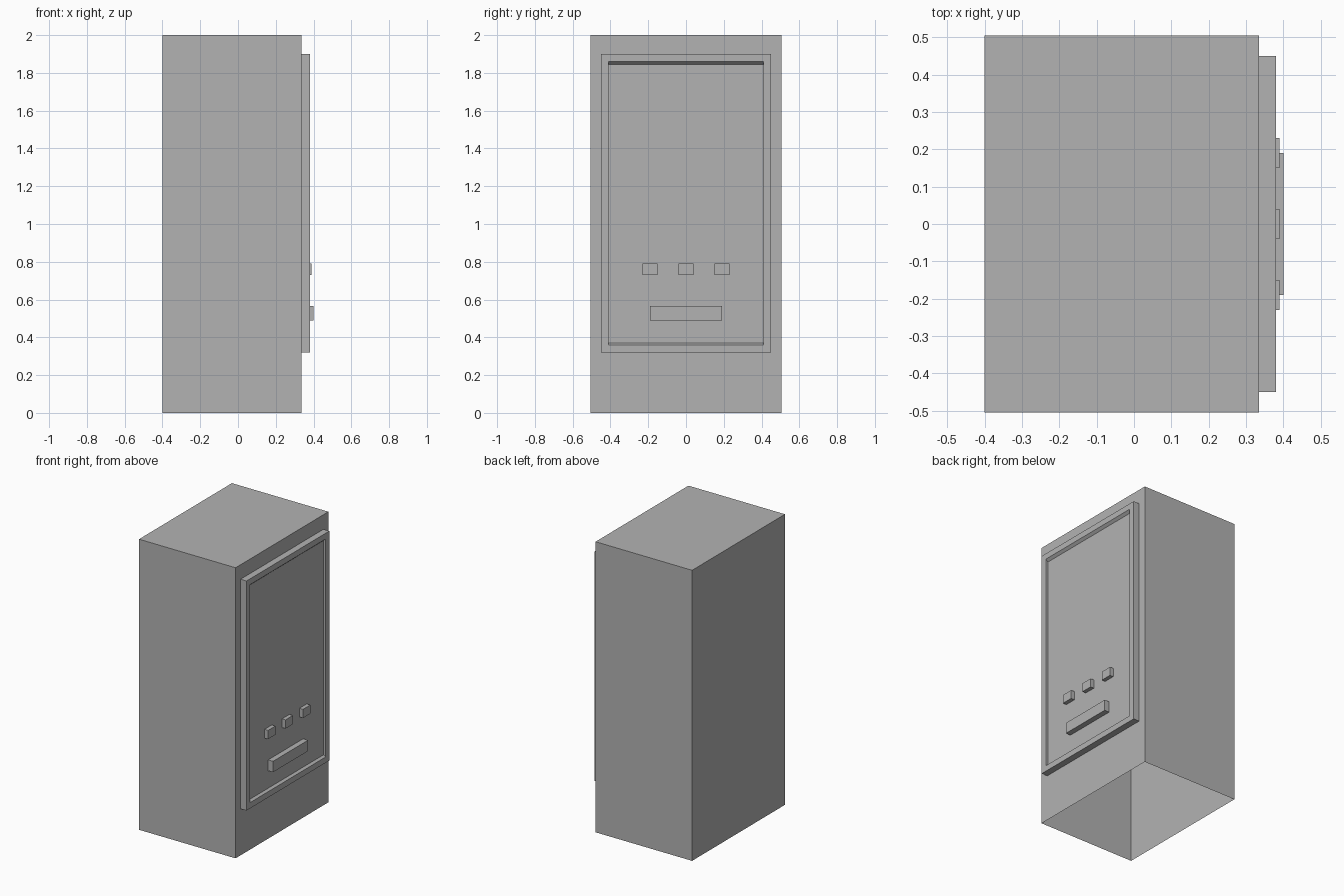
import bpy
import bmesh

if "Cube" in bpy.data.objects:
    bpy.data.objects.remove(bpy.data.objects["Cube"], do_unlink=True)

grey = bpy.data.materials.new("plain_grey")
grey.use_nodes = True
colour = (0.45, 0.45, 0.45, 1)
grey.diffuse_color = colour
grey.node_tree.nodes["Principled BSDF"].inputs["Base Color"].default_value = colour


def stepped_panel(name, loops, y_offset=0):
    """Join upright rectangles (x, half width, bottom, top) and cap the last one."""
    bm = bmesh.new()
    rings = []
    for x, half, low, high in loops:
        corners = [(-half, low), (half, low), (half, high), (-half, high)]
        rings.append([bm.verts.new((x, y + y_offset, z)) for y, z in corners])
    for a, b in zip(rings, rings[1:]):
        for i in range(4):
            j = (i + 1) % 4
            bm.faces.new((a[i], a[j], b[j], b[i]))
    bm.faces.new(rings[-1])
    return finish(name, bm)


def finish(name, bm):
    mesh = bpy.data.meshes.new(name)
    bm.to_mesh(mesh)
    bm.free()
    mesh.materials.append(grey)
    obj = bpy.data.objects.new(name, mesh)
    bpy.context.collection.objects.link(obj)
    return obj


# Cabinet shell, open underneath
bm = bmesh.new()
bmesh.ops.create_cube(bm, size=1)
for v in bm.verts:
    v.co.x = 0.335 if v.co.x > 0 else -0.4
    v.co.y *= 1.01
    v.co.z = 2 if v.co.z > 0 else 0
floor = [f for f in bm.faces if f.normal.z < -0.5]
bmesh.ops.delete(bm, geom=floor, context="FACES_ONLY")
finish("cabinet", bm)

# Door with a raised rim, recessed field and inset screen
FACE = 0.363
stepped_panel("door", [
    (0.335, 0.45, 0.32, 1.9),
    (0.38, 0.45, 0.32, 1.9),
    (0.38, 0.41, 0.36, 1.86),
    (FACE, 0.41, 0.37, 1.845),
    (FACE, 0.36, 0.445, 1.77),
])

# Buttons
for side, y in (("right", -0.19), ("middle", 0), ("left", 0.19)):
    stepped_panel(side + "_button",
                  [(FACE, 0.04, 0.73, 0.79), (0.39, 0.04, 0.73, 0.79)], y)

# Handle bar
stepped_panel("handle_bar", [(FACE, 0.19, 0.49, 0.565), (0.4, 0.19, 0.49, 0.565)])
